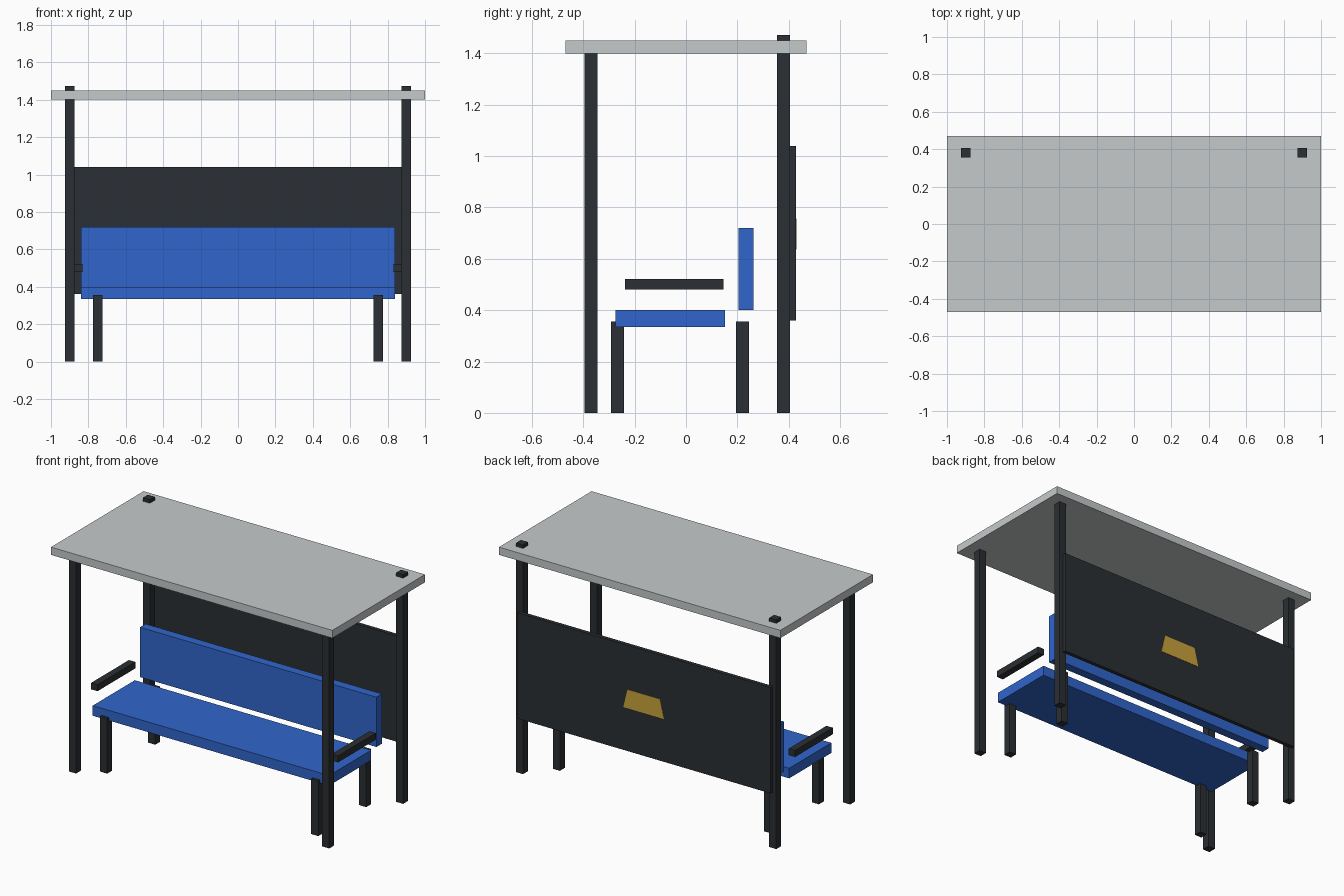
import bpy, bmesh

if "Cube" in bpy.data.objects:
    bpy.data.objects.remove(bpy.data.objects["Cube"])


def material(name, rgb):
    m = bpy.data.materials.new(name)
    m.diffuse_color = (*rgb, 1.0)
    m.use_nodes = True
    m.node_tree.nodes["Principled BSDF"].inputs["Base Color"].default_value = m.diffuse_color
    return m


dark = material("dark_metal", (0.024, 0.028, 0.033))
blue = material("blue_paint", (0.030, 0.130, 0.600))
pale = material("pale_roof", (0.56, 0.59, 0.60))
gold = material("gold_plate", (0.58, 0.36, 0.045))


def finish(name, bm, mat):
    bmesh.ops.recalc_face_normals(bm, faces=bm.faces)
    mesh = bpy.data.meshes.new(name)
    bm.to_mesh(mesh)
    bm.free()
    mesh.materials.append(mat)
    obj = bpy.data.objects.new(name, mesh)
    bpy.context.collection.objects.link(obj)
    return obj


def box(name, x, y, z, mat):
    """Box from (min, max) ranges on each axis."""
    bm = bmesh.new()
    bmesh.ops.create_cube(bm, size=1)
    for v in bm.verts:
        for i, (lo, hi) in enumerate((x, y, z)):
            v.co[i] = hi if v.co[i] > 0 else lo
    return finish(name, bm, mat)


def pair(name, cx, width, y, z, mat):
    """Matching boxes on the left and right."""
    for side, s in (("left", -1), ("right", 1)):
        box(f"{side}_{name}", (s * cx - width / 2, s * cx + width / 2), y, z, mat)


# Shelter: roof, posts and rear panel
box("roof", (-1, 1), (-0.47, 0.47), (1.40, 1.45), pale)
pair("front_post", 0.90, 0.05, (-0.395, -0.345), (0, 1.41), dark)
pair("back_post", 0.90, 0.05, (0.355, 0.405), (0, 1.472), dark)
box("back_panel", (-0.90, 0.90), (0.403, 0.428), (0.36, 1.04), dark)

# Bench: seat, backrest, legs and armrests
box("seat", (-0.84, 0.84), (-0.275, 0.152), (0.335, 0.40), blue)
box("backrest", (-0.84, 0.84), (0.205, 0.262), (0.40, 0.72), blue)
pair("front_leg", 0.75, 0.05, (-0.292, -0.242), (0, 0.355), dark)
pair("back_leg", 0.75, 0.05, (0.195, 0.245), (0, 0.355), dark)
pair("armrest", 0.855, 0.045, (-0.237, 0.146), (0.48, 0.522), dark)

# Plain tapered plate on the rear of the panel
bm = bmesh.new()
outline = [(-0.145, 0.636), (0.145, 0.636), (0.115, 0.756), (-0.115, 0.756)]
face = bm.faces.new([bm.verts.new((x, 0.426, z)) for x, z in outline])
ext = bmesh.ops.extrude_face_region(bm, geom=[face])
bmesh.ops.translate(bm, vec=(0, 0.004, 0),
                    verts=[g for g in ext["geom"] if isinstance(g, bmesh.types.BMVert)])
finish("rear_plate", bm, gold)
